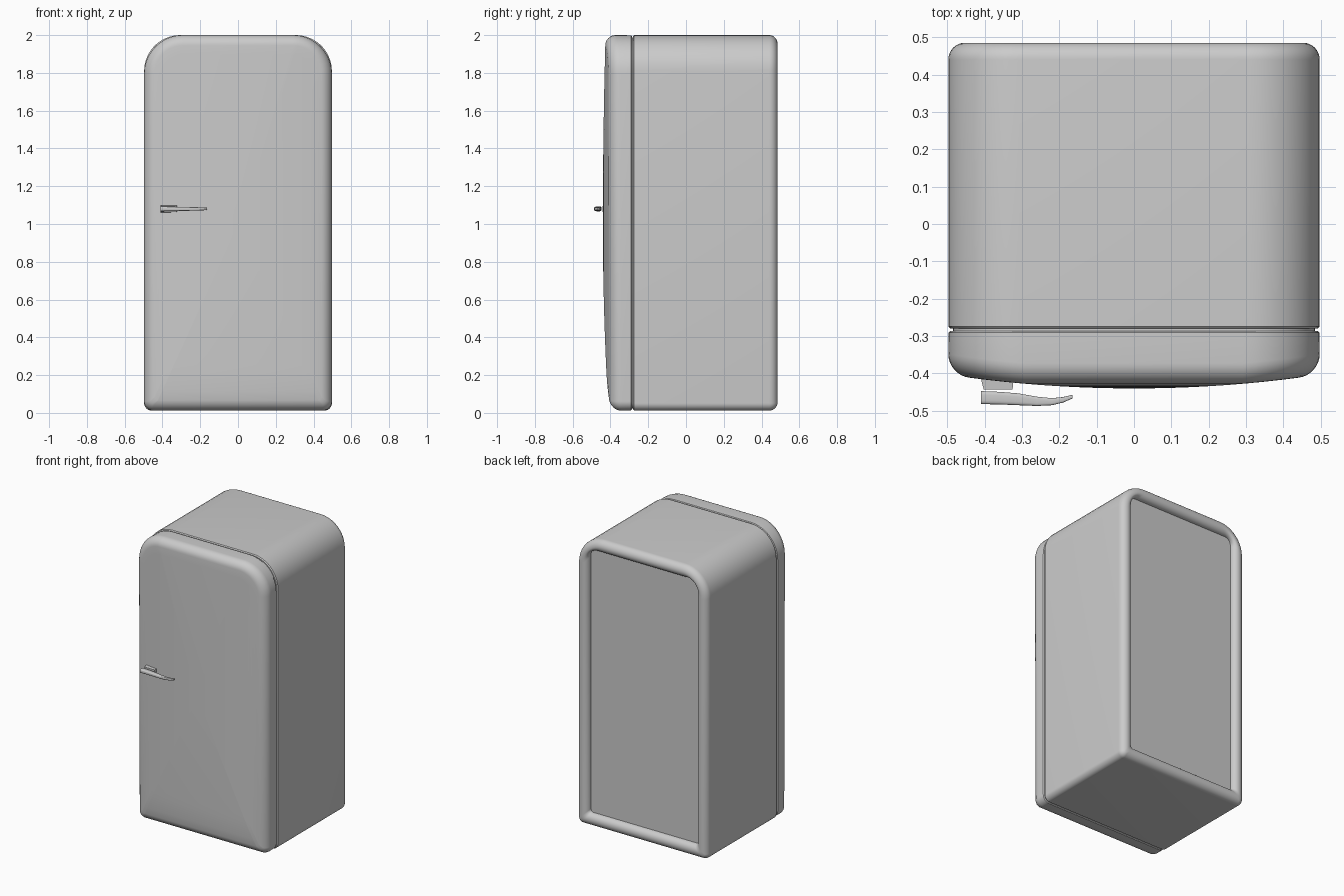
import bpy, bmesh
from math import sin, cos, pi, radians

cube = bpy.data.objects.get("Cube")
if cube:
    bpy.data.objects.remove(cube, do_unlink=True)


def make_material(name, rgb):
    m = bpy.data.materials.new(name)
    m.use_nodes = True
    m.diffuse_color = (*rgb, 1)
    m.node_tree.nodes["Principled BSDF"].inputs["Base Color"].default_value = (*rgb, 1)
    return m


grey = make_material("light grey enamel", (0.6, 0.6, 0.6))
HALF_W, Z0, Z1 = 0.497, 0.012, 2.0


def outline(inset, top_r, bottom_r, steps=10):
    """Rounded rectangle in x and z, moved inwards by inset."""
    w, lo, hi = HALF_W - inset, Z0 + inset, Z1 - inset
    corners = [(1, 1, top_r), (-1, 1, top_r), (-1, -1, bottom_r), (1, -1, bottom_r)]
    pts = []
    for k, (sx, sz, r) in enumerate(corners):
        r = max(r - inset, 0.02)
        cx, cz = sx * (w - r), (hi - r) if sz > 0 else (lo + r)
        for i in range(steps + 1):
            a = (k + i / steps) * pi / 2
            pts.append((cx + r * cos(a), cz + r * sin(a)))
    return pts


def loft(name, rings, smooth_angle=40):
    """Skin a list of equal-length closed rings and cap both ends."""
    bm = bmesh.new()
    vs = [[bm.verts.new(p) for p in ring] for ring in rings]
    n = len(rings[0])
    for a, b in zip(vs, vs[1:]):
        for i in range(n):
            j = (i + 1) % n
            bm.faces.new((a[i], a[j], b[j], b[i]))
    bm.faces.new(vs[0])
    bm.faces.new(vs[-1])
    bmesh.ops.recalc_face_normals(bm, faces=bm.faces)
    mesh = bpy.data.meshes.new(name)
    bm.to_mesh(mesh)
    bm.free()
    ob = bpy.data.objects.new(name, mesh)
    bpy.context.collection.objects.link(ob)
    mesh.materials.append(grey)
    bpy.ops.object.select_all(action='DESELECT')
    ob.select_set(True)
    bpy.context.view_layer.objects.active = ob
    bpy.ops.object.shade_smooth_by_angle(angle=radians(smooth_angle))
    return ob


def flat_ring(y, inset, top_r=0.19, bottom_r=0.04):
    return [(x, y, z) for x, z in outline(inset, top_r, bottom_r)]


# Cabinet: small front edge, long sides, rounded back rim
BACK, FRONT, RIM = 0.485, -0.28, 0.045
rings = [flat_ring(FRONT, 0.006), flat_ring(FRONT + 0.006, 0)]
for i in range(9):
    a = i / 8 * pi / 2
    rings.append(flat_ring(BACK - RIM + RIM * sin(a), RIM * (1 - cos(a))))
# Rim rolls inwards to the recessed back panel
for i in range(1, 7):
    a = i / 6 * pi / 2
    rings.append(flat_ring(BACK - 0.04 * (1 - cos(a)), RIM + 0.04 * sin(a),
                           0.19 - 0.06 * i / 6))
loft("cabinet", rings)

# Gasket in the groove behind the door
loft("door_gasket", [flat_ring(-0.29, 0.012), flat_ring(-0.27, 0.012)])


# Door: bowed front with a soft edge
def bowed(x, z):
    low = max(0, (0.22 - z) / 0.22)
    return -0.44 + 0.03 * (x / 0.45) ** 2 + 0.014 * low ** 2


EDGE, TOP_R, BOT_R = 0.055, 0.205, 0.05
rings = [flat_ring(-0.286, 0.006, TOP_R, BOT_R), flat_ring(-0.291, 0.001, TOP_R, BOT_R)]
for i in range(9):
    a = i / 8 * pi / 2
    rings.append([(x, bowed(x, z) + EDGE * (1 - sin(a)), z)
                  for x, z in outline(EDGE * (1 - cos(a)), TOP_R, BOT_R)])
inner = outline(EDGE, TOP_R, BOT_R)
for i in range(1, 20):
    s = 1 - i / 20
    pts = [(x * s, 1 + (z - 1) * s) for x, z in inner]
    rings.append([(x, bowed(x, z), z) for x, z in pts])
loft("door", rings)

# Handle bracket, flaring towards the door
HZ = 1.08


def box_ring(y, x0, x1, h):
    return [(x0, y, HZ - h), (x1, y, HZ - h), (x1, y, HZ + h), (x0, y, HZ + h)]


loft("handle_bracket", [box_ring(-0.395, -0.415, -0.32, 0.02),
                        box_ring(-0.443, -0.402, -0.325, 0.016)], 30)


# Handle lever: tapering, tip curling back to the door
def lever_ring(x, y_in, y_out, h):
    cy, ry = (y_in + y_out) / 2, (y_in - y_out) / 2
    return [(x, cy + ry * abs(cos(t)) ** 0.5 * (1 if cos(t) > 0 else -1),
             HZ + h * abs(sin(t)) ** 0.5 * (1 if sin(t) > 0 else -1))
            for t in [(i + 0.5) * pi / 8 for i in range(16)]]


sections = [(-0.41, -0.447, -0.482, 0.013), (-0.36, -0.449, -0.483, 0.012),
            (-0.31, -0.453, -0.485, 0.011), (-0.26, -0.462, -0.487, 0.010),
            (-0.22, -0.466, -0.485, 0.009), (-0.19, -0.463, -0.478, 0.008),
            (-0.165, -0.457, -0.467, 0.006)]
loft("handle_lever", [lever_ring(*s) for s in sections])
